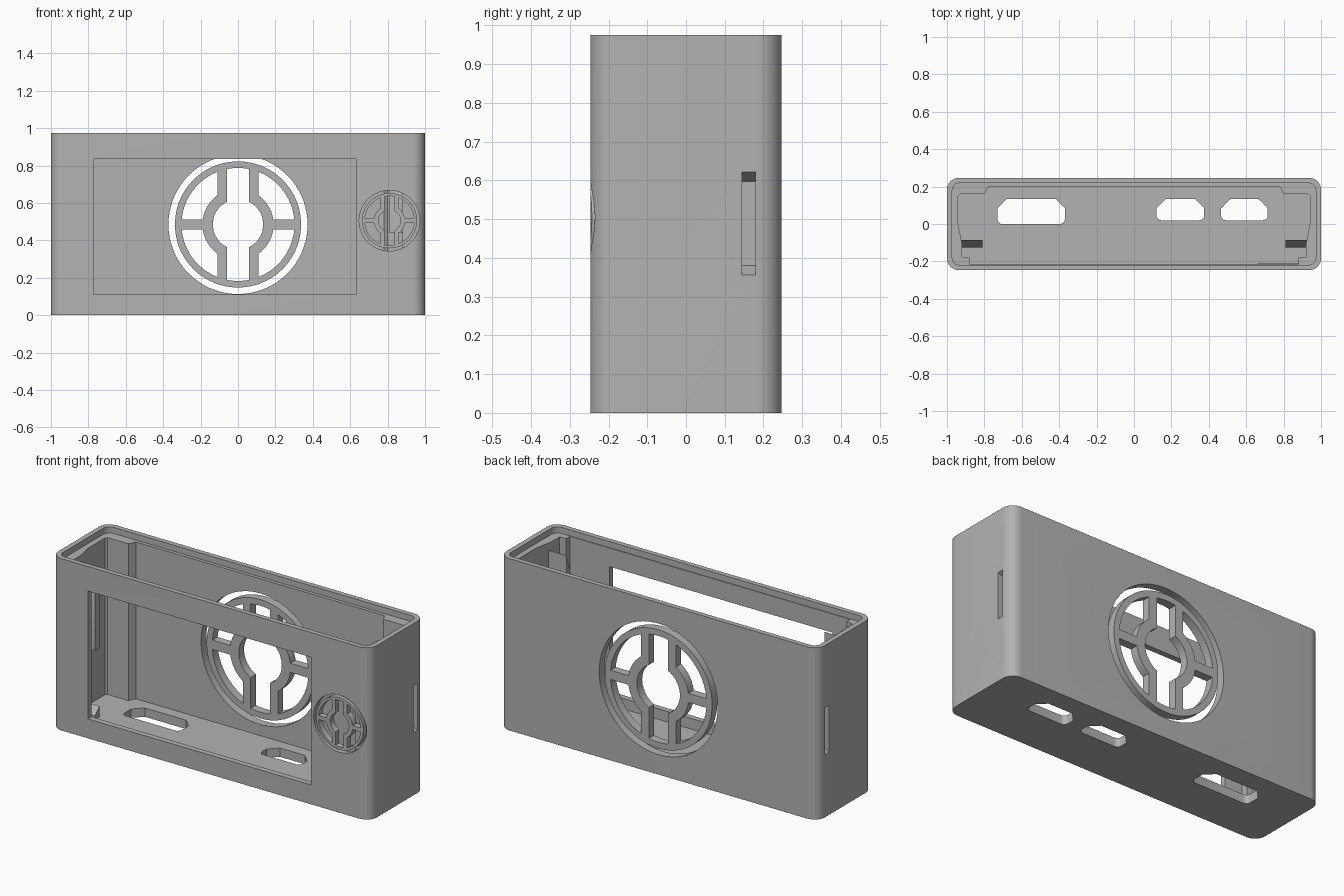
import bpy, bmesh
from math import sin, cos, acos, asin, pi, radians

if "Cube" in bpy.data.objects:
    bpy.data.objects.remove(bpy.data.objects["Cube"])

grey = bpy.data.materials.new("plain grey")
grey.use_nodes = True
grey.diffuse_color = (0.45, 0.45, 0.45, 1)
grey.node_tree.nodes["Principled BSDF"].inputs["Base Color"].default_value = (0.45, 0.45, 0.45, 1)

ORDER = {"x": lambda u, v, w: (w, u, v),
         "y": lambda u, v, w: (u, w, v),
         "z": lambda u, v, w: (u, v, w)}


def prism(name, outline, low, high, axis="z"):
    """Extrude a 2D outline along an axis."""
    bm = bmesh.new()
    place = ORDER[axis]
    a = [bm.verts.new(place(u, v, low)) for u, v in outline]
    b = [bm.verts.new(place(u, v, high)) for u, v in outline]
    bm.faces.new(a)
    bm.faces.new(b)
    for i in range(len(a)):
        j = (i + 1) % len(a)
        bm.faces.new((a[i], a[j], b[j], b[i]))
    bmesh.ops.recalc_face_normals(bm, faces=bm.faces)
    mesh = bpy.data.meshes.new(name)
    bm.to_mesh(mesh)
    bm.free()
    mesh.materials.append(grey)
    ob = bpy.data.objects.new(name, mesh)
    bpy.context.collection.objects.link(ob)
    return ob


def boolean(target, tool, operation="DIFFERENCE"):
    mod = target.modifiers.new("cut", "BOOLEAN")
    mod.operation = operation
    mod.solver = "EXACT"
    mod.object = tool
    bpy.context.view_layer.objects.active = target
    bpy.ops.object.modifier_apply(modifier=mod.name)
    bpy.data.objects.remove(tool)


def arc(r, start, end, steps=16, cx=0, cy=0):
    return [(cx + r * cos(start + (end - start) * i / steps),
             cy + r * sin(start + (end - start) * i / steps)) for i in range(steps + 1)]


def circle(r, cx, cy):
    return arc(r, 0, 2 * pi, 96, cx, cy)[:-1]


def rect(x0, x1, y0, y1):
    return [(x0, y0), (x1, y0), (x1, y1), (x0, y1)]


def rounded(hx, hy, r):
    pts = []
    for k, (sx, sy) in enumerate([(1, 1), (-1, 1), (-1, -1), (1, -1)]):
        pts += arc(r, k * pi / 2, (k + 1) * pi / 2, 10, sx * (hx - r), sy * (hy - r))
    return pts


HX, HY, TOP = 1.0, 0.247, 0.975
FAN = (0.0, 0.485)
SMALL = (0.81, 0.505)


def outer_block():
    return prism("case", rounded(HX, HY, 0.065), 0, TOP)


# Case shell: stepped cavity and a recessed rim for the lid
case = outer_block()
half = [(0.78, 0.2), (0.8, 0.16), (0.93, 0.16), (0.94, 0.15), (0.94, 0),
        (0.92, -0.1), (0.92, -0.18), (0.88, -0.18), (0.88, -0.215)]
cavity = half + [(-x, y) for x, y in reversed(half)]
boolean(case, prism("cavity", cavity, 0.05, 1.1))
boolean(case, prism("lid_recess", rounded(0.972, 0.219, 0.04), 0.94, 1.1))

# Display window and the two round vent openings
boolean(case, prism("window", rect(-0.77, 0.63, 0.11, 0.835), -0.3, -0.2, "y"))
boolean(case, prism("fan_hole", circle(0.372, *FAN), 0.15, 0.3, "y"))
boolean(case, prism("speaker_hole", circle(0.162, *SMALL), -0.3, -0.205, "y"))

# Ports through the floor
for x0, x1, y0 in [(-0.73, -0.37, 0), (0.12, 0.375, 0.02), (0.465, 0.715, 0.02)]:
    y1, c, r = 0.135, 0.05, 0.025
    port = [(x1, y1 - c), (x1 - c, y1), (x0 + c, y1), (x0, y1 - c)]
    port += arc(r, pi, 1.5 * pi, 6, x0 + r, y0 + r)
    port += arc(r, 1.5 * pi, 2 * pi, 6, x1 - r, y0 + r)
    boolean(case, prism("port", port, -0.1, 0.1))

# Tapered strap slots in both ends
for s in (-1, 1):
    slot = [(s * 1.01, 0.35), (s * 1.01, 0.627), (s * 0.955, 0.597), (s * 0.955, 0.38)]
    boolean(case, prism("slot", slot, 0.145, 0.18, "y"))


def grille(name, centre, scale, low, high):
    """Round grille: rim, split hub and spokes."""
    def fit(pts):
        return [(centre[0] + scale * u, centre[1] + scale * v) for u, v in pts]
    disc = prism(name, fit(circle(0.337, 0, 0)), low, high, "y")
    rim, hub, bore, bar, inner, outer = 0.302, 0.19, 0.135, 0.026, 0.06, 0.11
    quarter = arc(rim, asin(bar / rim), acos(outer / rim))
    quarter += arc(hub, acos(outer / hub), asin(bar / hub))
    for sx in (-1, 1):
        for sy in (-1, 1):
            pts = fit([(sx * u, sy * v) for u, v in quarter])
            boolean(disc, prism("opening", pts, low - 0.1, high + 0.1, "y"))
    wide, near = acos(inner / rim), acos(inner / bore)
    middle = arc(bore, -near, near) + arc(rim, wide, pi - wide)
    middle += arc(bore, pi - near, pi + near) + arc(rim, pi + wide, 2 * pi - wide)
    boolean(disc, prism("opening", fit(middle), low - 0.1, high + 0.1, "y"))
    return disc


fan_grille = grille("fan_grille", FAN, 1.0, 0.2, HY)
speaker_grille = grille("speaker_grille", SMALL, 0.437, -0.3, -0.212)
boolean(speaker_grille, outer_block(), "INTERSECT")
parts = [case, fan_grille, speaker_grille]

# Sloped retaining clips and small floor stops beside the window
for side, s in (("left", 1), ("right", -1)):
    x0, x1 = sorted((s * 0.81, s * 0.935))
    clip = [(-0.125, 0.44), (-0.085, 0.44), (-0.085, 0.9), (-0.125, 0.78)]
    parts.append(prism(side + "_clip", clip, x0, x1, "x"))
    stop = [(-0.125, 0.045), (-0.085, 0.045), (-0.085, 0.11), (-0.125, 0.07)]
    parts.append(prism(side + "_stop", stop, x0, x1, "x"))

bpy.ops.object.select_all(action="DESELECT")
for ob in parts:
    ob.select_set(True)
bpy.context.view_layer.objects.active = case
bpy.ops.object.shade_smooth_by_angle(angle=radians(30))
